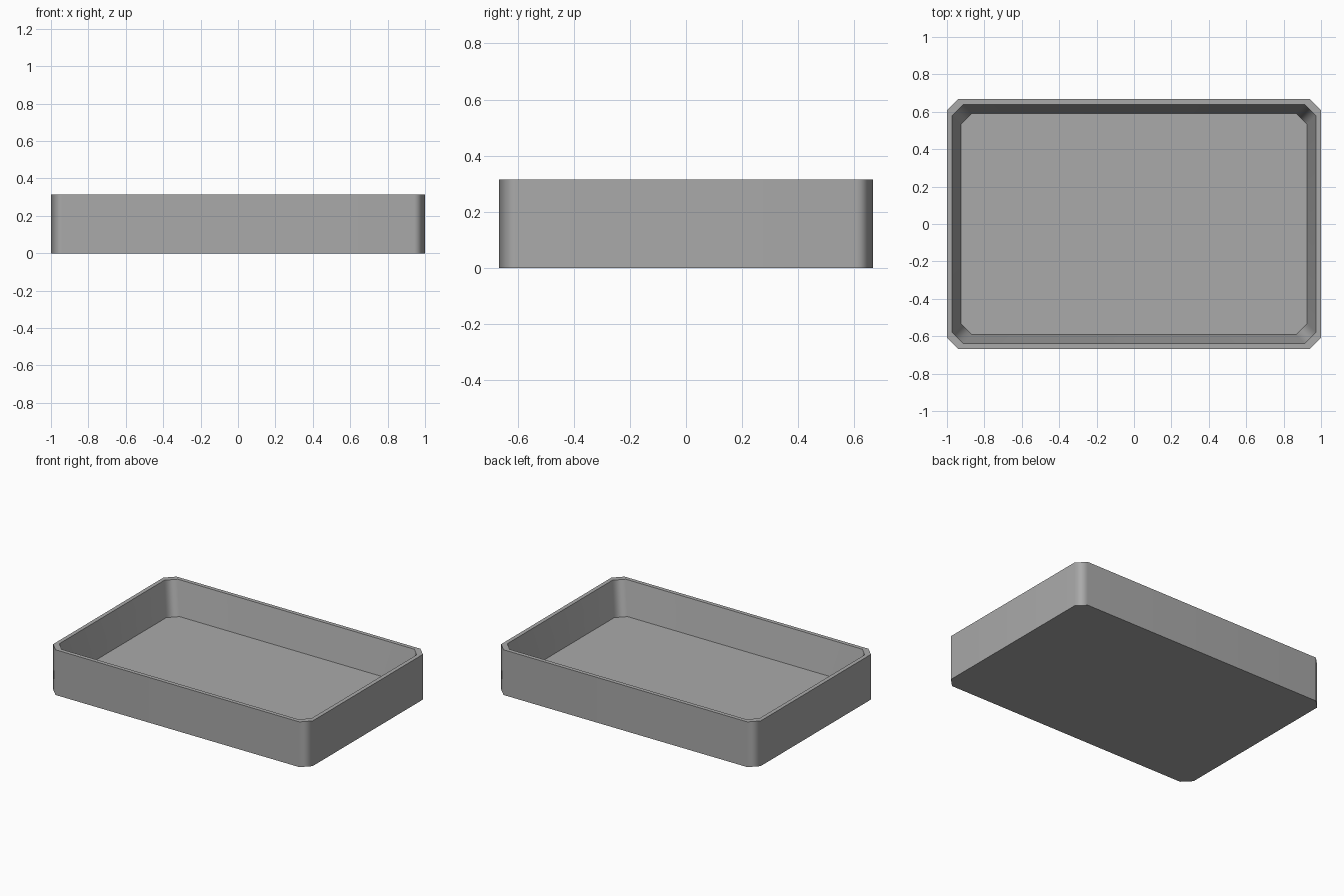
import bpy, bmesh, math

cube = bpy.data.objects.get("Cube")
if cube:
    bpy.data.objects.remove(cube, do_unlink=True)

HEIGHT, FLOOR, CHAMFER = 0.315, 0.085, 0.06

# Plain grey finish
grey = bpy.data.materials.new("plain grey")
grey.use_nodes = True
colour = (0.4, 0.4, 0.4, 1)
grey.diffuse_color = colour
grey.node_tree.nodes["Principled BSDF"].inputs["Base Color"].default_value = colour


def ring(bm, hx, hy, z, c=CHAMFER):
    """Rectangle with cut corners, counter-clockwise from above."""
    points = []
    for sx, sy in ((1, 1), (-1, 1), (-1, -1), (1, -1)):
        pair = [(sx * hx, sy * (hy - c)), (sx * (hx - c), sy * hy)]
        points += pair if sx * sy > 0 else pair[::-1]
    return [bm.verts.new((x, y, z)) for x, y in points]


# Open tray: outer wall, flat rim, sloping inner wall and floor
bm = bmesh.new()
rings = [ring(bm, 1, 0.667, 0),
         ring(bm, 1, 0.667, HEIGHT),
         ring(bm, 0.972, 0.639, HEIGHT),
         ring(bm, 0.925, 0.592, FLOOR)]
for low, high in zip(rings, rings[1:]):
    for i in range(len(low)):
        j = (i + 1) % len(low)
        bm.faces.new((low[i], low[j], high[j], high[i]))
bm.faces.new(rings[0][::-1])
bm.faces.new(rings[-1])
bmesh.ops.recalc_face_normals(bm, faces=bm.faces)

mesh = bpy.data.meshes.new("tray")
bm.to_mesh(mesh)
bm.free()
mesh.materials.append(grey)
tray = bpy.data.objects.new("tray", mesh)
bpy.context.collection.objects.link(tray)

# Soft shading round the cut corners only, with flat long walls
bpy.ops.object.select_all(action='DESELECT')
tray.select_set(True)
bpy.context.view_layer.objects.active = tray
bpy.ops.object.shade_smooth_by_angle(angle=math.radians(60))
weighted = tray.modifiers.new("flat walls", 'WEIGHTED_NORMAL')
weighted.keep_sharp = True
